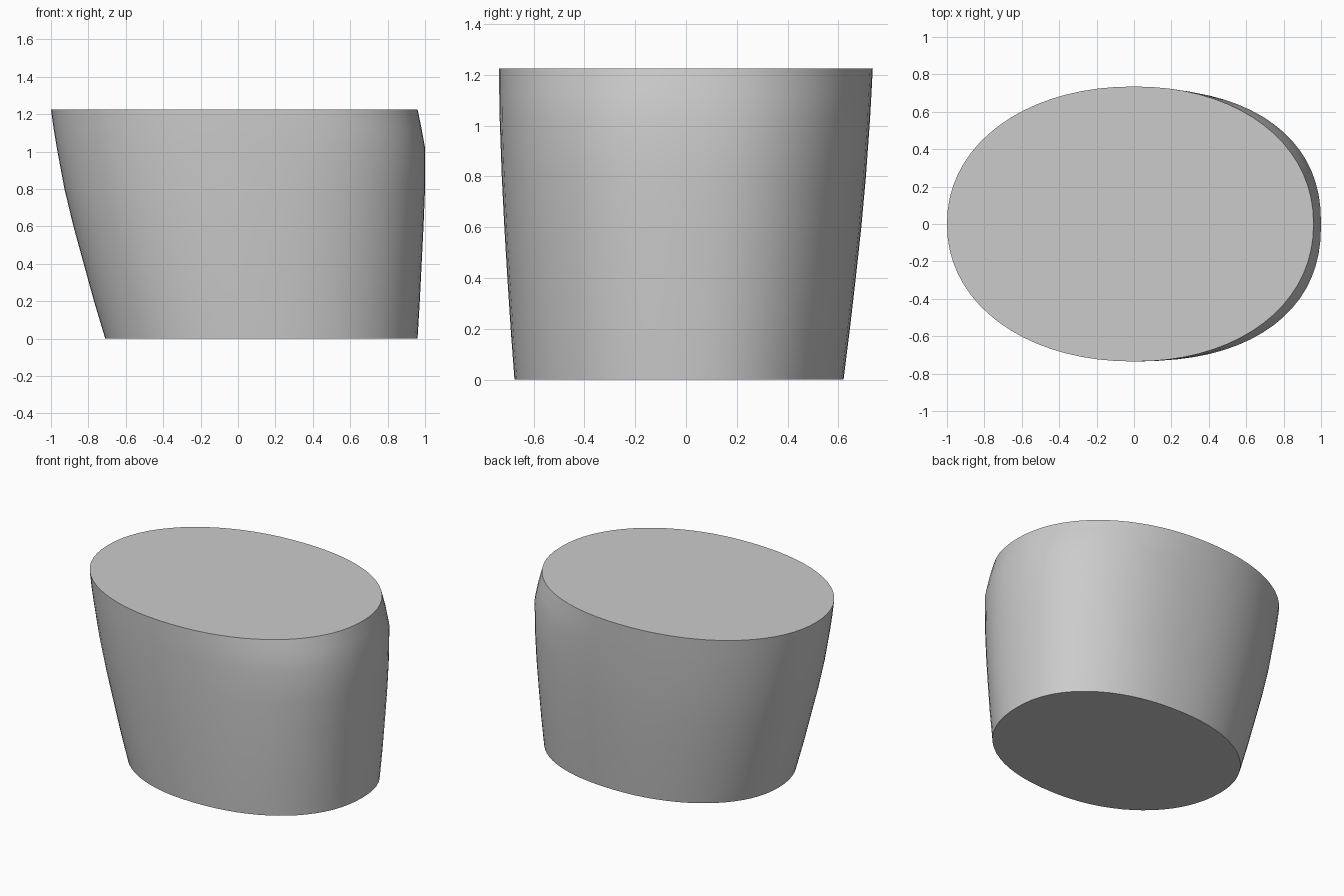
import bpy, bmesh, math

if "Cube" in bpy.data.objects:
    bpy.data.objects.remove(bpy.data.objects["Cube"])

SEGMENTS = 72

# Cross-sections: z, left x, right x, front y, back y, widest x, right-end squareness
SECTIONS = [
    (0.00, -0.71, 0.96, -0.675, 0.62, 0.12, 2.2),
    (0.20, -0.77, 0.972, -0.69, 0.645, 0.10, 2.25),
    (0.40, -0.825, 0.982, -0.703, 0.668, 0.08, 2.28),
    (0.60, -0.88, 0.992, -0.715, 0.69, 0.06, 2.3),
    (0.80, -0.928, 1.00, -0.725, 0.708, 0.04, 2.3),
    (1.02, -0.969, 1.00, -0.733, 0.724, 0.02, 2.3),
    (1.13, -0.987, 0.98, -0.735, 0.73, 0.01, 2.22),
    (1.225, -1.00, 0.96, -0.735, 0.735, 0.00, 2.12),
]


def ring(bm, z, left, right, front, back, mid, power):
    """Asymmetric rounded oval, one radius per side."""
    verts = []
    for i in range(SEGMENTS):
        a = 2 * math.pi * i / SEGMENTS
        c, s = math.cos(a), math.sin(a)
        n = power if c > 0 else 2.1
        x = math.copysign(abs(c) ** (2 / n), c)
        y = math.copysign(abs(s) ** (2 / n), s)
        rx = right - mid if c > 0 else mid - left
        ry = back if s > 0 else -front
        verts.append(bm.verts.new((mid + x * rx, y * ry, z)))
    return verts


# Solid lofted body with flat top and bottom
bm = bmesh.new()
rings = [ring(bm, *section) for section in SECTIONS]
for low, high in zip(rings, rings[1:]):
    for i in range(SEGMENTS):
        j = (i + 1) % SEGMENTS
        bm.faces.new((low[i], low[j], high[j], high[i]))
bm.faces.new(rings[-1])
bm.faces.new(rings[0][::-1])
mesh = bpy.data.meshes.new("oval_body")
bm.to_mesh(mesh)
bm.free()

body = bpy.data.objects.new("oval_body", mesh)
bpy.context.collection.objects.link(body)
bpy.context.view_layer.objects.active = body
body.select_set(True)
bpy.ops.object.shade_smooth_by_angle(angle=math.radians(30))
